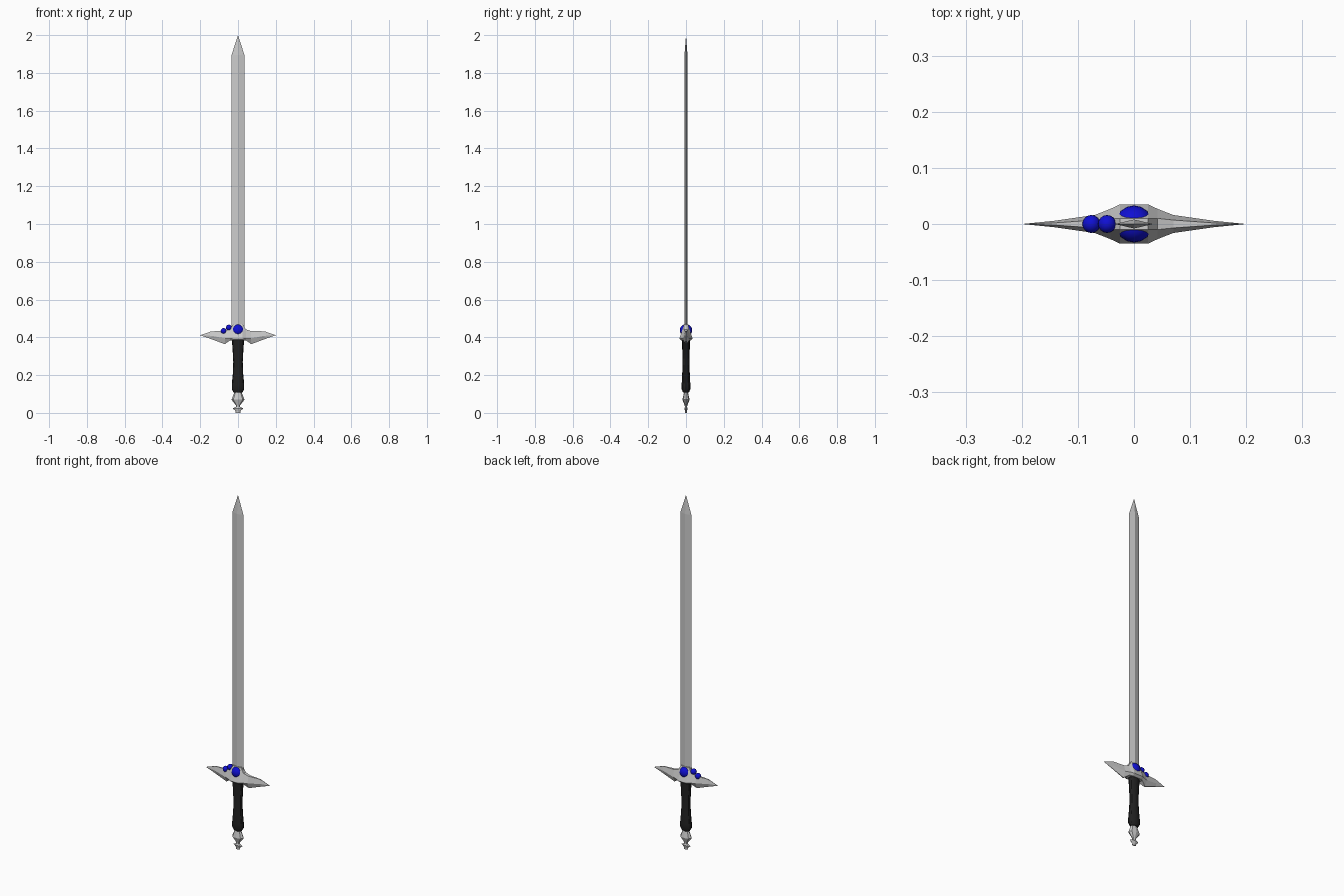
import bpy, bmesh, math

if "Cube" in bpy.data.objects:
    bpy.data.objects.remove(bpy.data.objects["Cube"])


def material(name, color):
    m = bpy.data.materials.new(name)
    m.diffuse_color = color
    m.use_nodes = True
    m.node_tree.nodes["Principled BSDF"].inputs["Base Color"].default_value = m.diffuse_color
    return m


BLACK = material("black_leather", (0.015, 0.015, 0.015, 1))
BLUE = material("blue_gem", (0.005, 0.005, 0.65, 1))


def loft(name, rings, mat=None):
    """Skin a list of equal-length point rings and cap both ends."""
    bm = bmesh.new()
    loops = [[bm.verts.new(p) for p in ring] for ring in rings]
    n = len(loops[0])
    for a, b in zip(loops, loops[1:]):
        for i in range(n):
            j = (i + 1) % n
            bm.faces.new((a[i], a[j], b[j], b[i]))
    bm.faces.new(loops[0][::-1])
    bm.faces.new(loops[-1])
    bmesh.ops.remove_doubles(bm, verts=bm.verts[:], dist=0.0004)
    bmesh.ops.recalc_face_normals(bm, faces=bm.faces[:])
    me = bpy.data.meshes.new(name)
    bm.to_mesh(me)
    bm.free()
    ob = bpy.data.objects.new(name, me)
    bpy.context.collection.objects.link(ob)
    if mat:
        me.materials.append(mat)
    return ob


def ellipse_rings(profile, sides):
    """Profile rows are (z, half width in x, half depth in y)."""
    angles = [2 * math.pi * i / sides for i in range(sides)]
    return [[(rx * math.cos(a), ry * math.sin(a), z) for a in angles]
            for z, rx, ry in profile]


def gem(name, x, z, radius):
    bpy.ops.mesh.primitive_uv_sphere_add(segments=16, ring_count=10,
                                         radius=radius, location=(x, 0, z))
    ob = bpy.context.object
    ob.name = name
    ob.data.materials.append(BLUE)
    bpy.ops.object.shade_smooth_by_angle()


# Blade: diamond section with a central ridge and a short point
loft("blade", ellipse_rings([(0.40, 0.034, 0.008), (1.895, 0.034, 0.008),
                             (2.0, 0.0, 0.0)], 4))

# Crossguard: winged sections swept along x
# x, top z, top half depth, widest z, widest half depth, bottom z, bottom half depth
half = [
    (0.025, 0.470, 0.010, 0.392, 0.035, 0.382, 0.022),
    (0.042, 0.442, 0.010, 0.395, 0.027, 0.384, 0.015),
    (0.070, 0.433, 0.007, 0.395, 0.016, 0.364, 0.002),
    (0.140, 0.432, 0.002, 0.408, 0.006, 0.390, 0.001),
    (0.200, 0.411, 0.000, 0.411, 0.000, 0.411, 0.000),
]


def guard_ring(side, s):
    x, tz, ty, mz, my, bz, by = s
    return [(side * x, y, z) for y, z in
            ((ty, tz), (my, mz), (by, bz), (-by, bz), (-my, mz), (-ty, tz))]


loft("crossguard", [guard_ring(-1, s) for s in reversed(half)]
     + [guard_ring(1, s) for s in half])

# Gems: one through the guard centre, two small ones on the left wing
gem("centre_gem", 0, 0.437, 0.033)
gem("inner_wing_gem", -0.048, 0.451, 0.016)
gem("outer_wing_gem", -0.076, 0.433, 0.016)

# Grip: waisted oval handle
grip = loft("grip", ellipse_rings([
    (0.395, 0.033, 0.021), (0.34, 0.029, 0.020), (0.27, 0.025, 0.018),
    (0.21, 0.027, 0.020), (0.15, 0.033, 0.023), (0.125, 0.033, 0.023),
    (0.108, 0.023, 0.016)], 12), BLACK)
bpy.context.view_layer.objects.active = grip
bpy.ops.object.select_all(action='DESELECT')
grip.select_set(True)
bpy.ops.object.shade_smooth_by_angle()

# Pommel: faceted double cone ending in a small flared foot
loft("pommel", ellipse_rings([
    (0.112, 0.018, 0.010), (0.070, 0.035, 0.019), (0.040, 0.011, 0.007),
    (0.031, 0.011, 0.006), (0.024, 0.028, 0.009), (0.010, 0.012, 0.005),
    (0.0, 0.012, 0.004)], 8))
